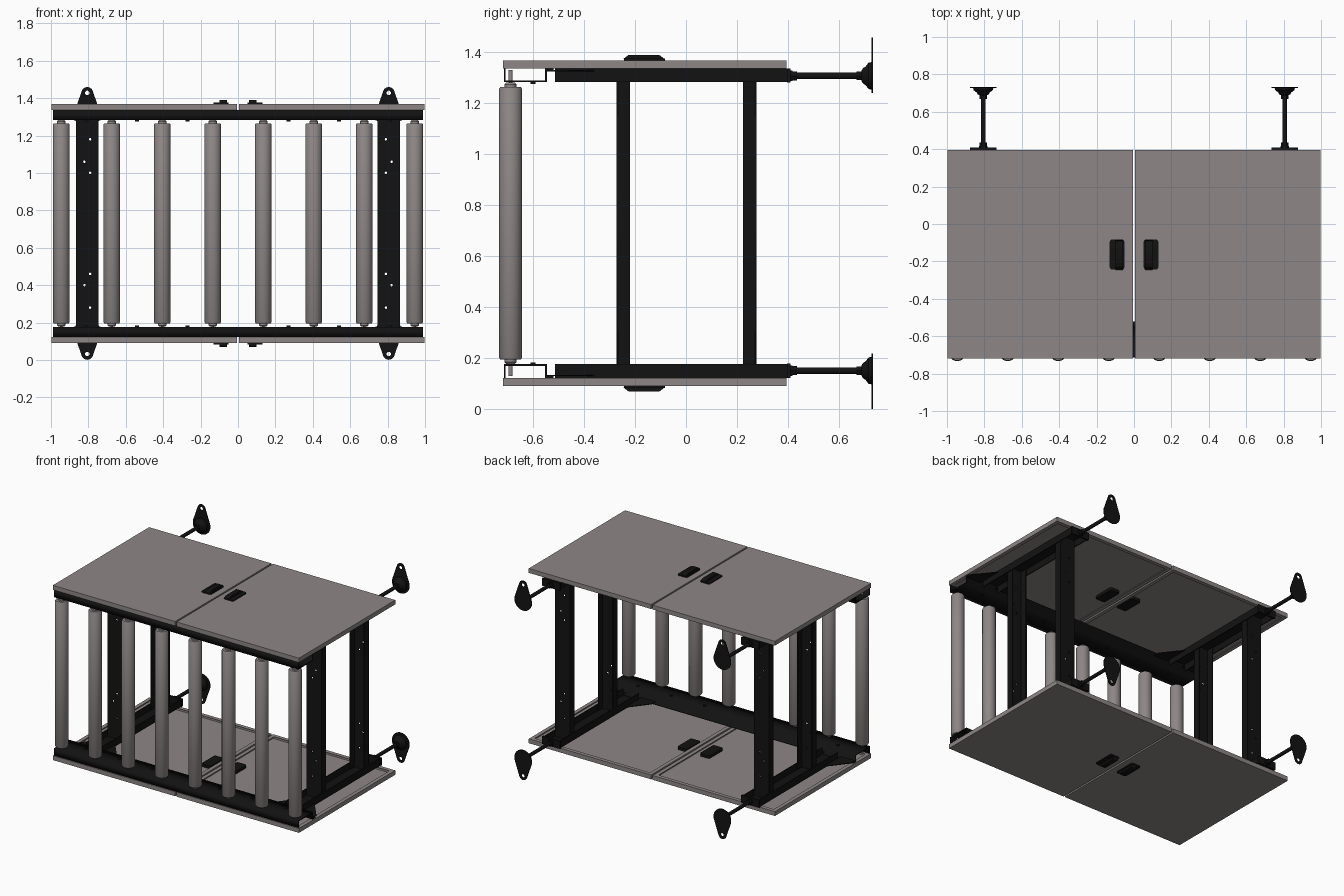
import bpy, bmesh
from math import pi, cos, sin, radians
from mathutils import Matrix

if "Cube" in bpy.data.objects:
    bpy.data.objects.remove(bpy.data.objects["Cube"])

MID = 0.73          # mid height: the frame is mirrored above and below it
RX = 0.806          # x of side frames and wall feet


def material(name, c):
    m = bpy.data.materials.new(name)
    m.diffuse_color = (*c, 1)
    m.use_nodes = True
    m.node_tree.nodes["Principled BSDF"].inputs["Base Color"].default_value = m.diffuse_color
    return m


GREY = material("warm_grey", (0.27, 0.245, 0.24))
BLACK = material("black", (0.006, 0.006, 0.006))

# Frames mapping profile (u, v) and extrusion w to x, y, z
ALONG_X = Matrix(((0, 0, 1, 0), (1, 0, 0, 0), (0, 1, 0, 0), (0, 0, 0, 1)))
ALONG_Y = Matrix(((1, 0, 0, 0), (0, 0, -1, 0), (0, 1, 0, 0), (0, 0, 0, 1)))
ALONG_Z = Matrix.Identity(4)


def finish(name, mesh, mat, axes="xz", smooth=False):
    mesh.materials.clear()
    mesh.materials.append(mat)
    ob = bpy.data.objects.new(name, mesh)
    ob.location.z = MID
    bpy.context.collection.objects.link(ob)
    if smooth:
        bpy.ops.object.select_all(action='DESELECT')
        ob.select_set(True)
        bpy.context.view_layer.objects.active = ob
        bpy.ops.object.shade_smooth_by_angle(angle=radians(35))
    mod = ob.modifiers.new("mirror", 'MIRROR')
    mod.use_axis = ("x" in axes, False, "z" in axes)
    mod.use_mirror_merge = False
    return ob


def boxes(name, items, mat, axes="xz"):
    bm = bmesh.new()
    for x0, x1, y0, y1, z0, z1 in items:
        m = Matrix.Translation(((x0 + x1) / 2, (y0 + y1) / 2, (z0 + z1) / 2)) \
            @ Matrix.Diagonal((x1 - x0, y1 - y0, z1 - z0, 1))
        bmesh.ops.create_cube(bm, size=1, matrix=m)
    me = bpy.data.meshes.new(name)
    bm.to_mesh(me)
    bm.free()
    return finish(name, me, mat, axes)


def prism(name, loops, w0, w1, frame, mat, axes="xz"):
    """Filled outline (first loop) with holes (other loops), extruded from w0 to w1."""
    cu = bpy.data.curves.new(name, 'CURVE')
    cu.dimensions = '2D'
    cu.fill_mode = 'BOTH'
    cu.extrude = abs(w1 - w0) / 2
    for pts in loops:
        sp = cu.splines.new('POLY')
        sp.points.add(len(pts) - 1)
        for p, (u, v) in zip(sp.points, pts):
            p.co = (u, v, 0, 1)
        sp.use_cyclic_u = True
    tmp = bpy.data.objects.new("tmp", cu)
    bpy.context.collection.objects.link(tmp)
    me = bpy.data.meshes.new_from_object(tmp.evaluated_get(bpy.context.evaluated_depsgraph_get()))
    bpy.data.objects.remove(tmp)
    me.transform(frame @ Matrix.Translation((0, 0, (w0 + w1) / 2)))
    return finish(name, me, mat, axes)


def lathe(name, profile, frame, mat, axes="xz", n=32):
    """Revolve (radius, height) points about local z, with closed ends."""
    bm = bmesh.new()
    rings = [[bm.verts.new((r * cos(2 * pi * i / n), r * sin(2 * pi * i / n), h)) for i in range(n)]
             for r, h in profile]
    for a, b in zip(rings, rings[1:]):
        for i in range(n):
            bm.faces.new((a[i], a[(i + 1) % n], b[(i + 1) % n], b[i]))
    bm.faces.new(rings[0][::-1])
    bm.faces.new(rings[-1])
    bmesh.ops.recalc_face_normals(bm, faces=bm.faces)
    bm.transform(frame)
    me = bpy.data.meshes.new(name)
    bm.to_mesh(me)
    bm.free()
    return finish(name, me, mat, axes, smooth=True)


def arc(cx, cy, r, a0, a1, n=14):
    return [(cx + r * cos(radians(a0 + (a1 - a0) * i / n)),
             cy + r * sin(radians(a0 + (a1 - a0) * i / n))) for i in range(n + 1)]


def circle(cx, cy, r, n=14):
    return arc(cx, cy, r, 0, 360 * (n - 1) / n, n - 1)


# Tray panels: thin sheet, folded walls and inward lips
X0, X1, Y0, Y1, ZI, ZO = 0.006, 0.996, -0.718, 0.395, 0.607, 0.639
t, lip = 0.004, 0.028
panel = boxes("tray_panel", [
    (X0, X1, Y0, Y1, ZO - t, ZO),
    (X0, X0 + t, Y0, Y1, ZI, ZO - t), (X1 - t, X1, Y0, Y1, ZI, ZO - t),
    (X0 + t, X1 - t, Y0, Y0 + t, ZI, ZO - t), (X0 + t, X1 - t, Y1 - t, Y1, ZI, ZO - t),
    (X0 + t, X0 + lip, Y0 + t, Y1 - t, ZI, ZI + t), (X1 - lip, X1 - t, Y0 + t, Y1 - t, ZI, ZI + t),
    (X0 + lip, X1 - lip, Y0 + t, Y0 + lip, ZI, ZI + t),
    (X0 + lip, X1 - lip, Y1 - lip, Y1 - t, ZI, ZI + t)], GREY)

# Latches: base through the panel with a raised tapered flap
base = arc(0.118, -0.095, 0.012, 0, 90, 4) + arc(0.064, -0.095, 0.012, 90, 180, 4) \
    + arc(0.064, -0.231, 0.012, 180, 270, 4) + arc(0.118, -0.231, 0.012, 270, 360, 4)
prism("latch_base", [base], 0.615, 0.646, ALONG_Z, BLACK)
prism("latch_flap", [[(-0.245, 0.645), (-0.225, 0.66), (-0.105, 0.66), (-0.085, 0.645)]],
      0.06, 0.098, ALONG_X, BLACK)

# Front channel holding the rollers, with rear flange
F, B, W, T, c = -0.714, -0.546, 0.553, 0.606, 0.006
prism("front_channel", [[(F, T), (F, W), (B, W), (B, T - c), (-0.52, T - c), (-0.52, T),
                         (B - c, T), (B - c, W + c), (F + c, W + c), (F + c, T)]],
      0, 0.99, ALONG_X, BLACK)
for i, x in enumerate((0.27, 0.54, 0.81)):
    lathe(f"channel_bolt_{i}", [(0.010, 0.546), (0.010, 0.556)],
          Matrix.Translation((x, -0.60, 0)), BLACK, n=12)

# Rollers with necked caps and shafts
half = [(0.008, 0.60), (0.008, 0.552), (0.016, 0.552), (0.023, 0.545), (0.023, 0.535),
        (0.040, 0.535), (0.045, 0.527)]
for i in range(4):
    lathe(f"roller_{i}", half + [(r, -h) for r, h in reversed(half)],
          Matrix.Translation((0.135 + 0.27 * i, -0.688, 0)), GREY, axes="x")

# Side rails: channels running front to back, open towards the inside
L, R = RX - 0.066, RX + 0.066
boxes("side_rail", [(L, R, -0.514, 0.40, 0.601, 0.607),
                    (L, L + c, -0.514, 0.40, 0.553, 0.601),
                    (R - c, R, -0.514, 0.40, 0.553, 0.601)], BLACK)
boxes("rail_end_plate", [(RX - 0.072, RX + 0.072, 0.396, 0.41, 0.551, 0.606)], BLACK)

# Corner gussets beside the rails
prism("outer_gusset", [[(R, -0.545), (0.985, -0.545), (0.985, -0.50), (R, -0.36)]],
      0.595, 0.600, ALONG_Z, BLACK)
prism("inner_gusset", [[(L, -0.545), (L, -0.36), (0.63, -0.50), (0.63, -0.545)]],
      0.595, 0.600, ALONG_Z, BLACK)

# Upright posts: channel sections with bolt holes in the web
pl, pr = L + c, R - c
holes = [circle(RX + dx, s * z, 0.007, 10) for dx, z in ((-0.015, 0.27), (0.015, 0.33), (-0.015, 0.45))
         for s in (-1, 1)]
for name, y0, y1, web in (("front_post", -0.272, -0.219, -0.272), ("rear_post", 0.223, 0.277, 0.271)):
    prism(name + "_web", [[(pl, -0.6), (pr, -0.6), (pr, 0.6), (pl, 0.6)]] + holes,
          -web - c, -web, ALONG_Y, BLACK, axes="x")
    boxes(name + "_flanges", [(pl, pl + c, y0, y1, -0.6, 0.6),
                              (pr - c, pr, y0, y1, -0.6, 0.6)], BLACK, axes="x")

# Wall feet: threaded rod, nuts, cup and teardrop mounting plate
RZ = 0.578
at_foot = Matrix.Translation((RX, 0, RZ)) @ Matrix.Rotation(-pi / 2, 4, 'X')
lathe("foot_rod", [(0.0125, 0.40), (0.0125, 0.70)], at_foot, BLACK, n=20)
lathe("rail_nut", [(0.024, 0.41), (0.024, 0.418), (0.020, 0.418), (0.020, 0.435)], at_foot, BLACK, n=6)
lathe("foot_nut", [(0.019, 0.668), (0.019, 0.692)], at_foot, BLACK, n=6)
lathe("foot_cup", [(0.020, 0.688), (0.030, 0.694), (0.036, 0.704), (0.052, 0.716),
                   (0.054, 0.729)], at_foot, BLACK)
tear = arc(RX, 0.698, 0.031, 20, 160) + arc(RX, RZ + 0.002, 0.070, 160, 380, 28)
prism("foot_plate", [tear, circle(RX, 0.698, 0.012)], -0.733, -0.728, ALONG_Y, BLACK)
